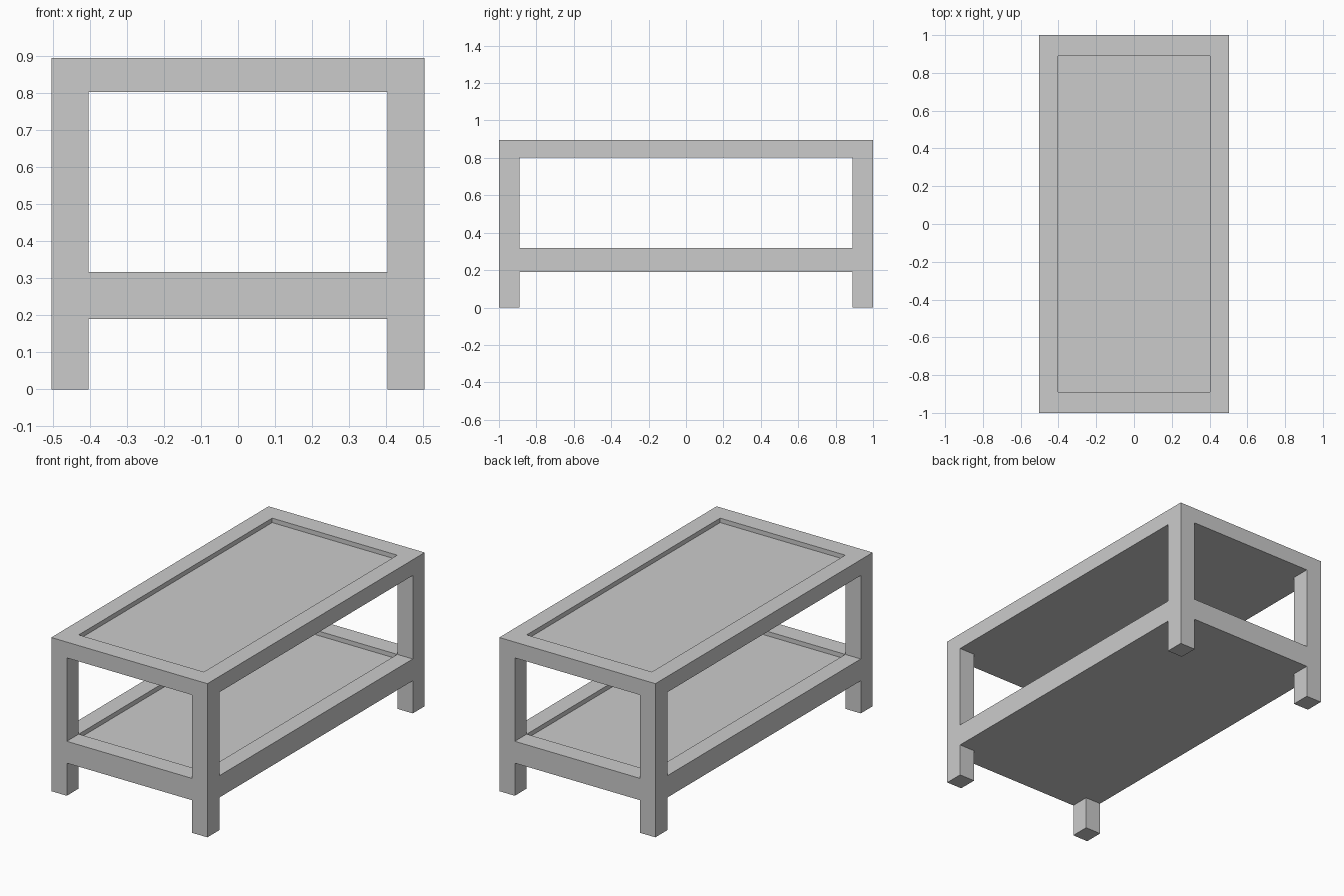
import bpy, bmesh

if "Cube" in bpy.data.objects:
    bpy.data.objects.remove(bpy.data.objects["Cube"])

X, Y = 0.503, 1.0            # outer half sizes
IX, IY = 0.403, 0.89         # inner half sizes (inside of legs and rims)
TOP, TOP_UNDER = 0.895, 0.803
SHELF, SHELF_UNDER = 0.317, 0.19
RECESS = 0.026


def finish(name, bm):
    bmesh.ops.recalc_face_normals(bm, faces=bm.faces[:])
    mesh = bpy.data.meshes.new(name)
    bm.to_mesh(mesh)
    bm.free()
    obj = bpy.data.objects.new(name, mesh)
    bpy.context.collection.objects.link(obj)
    return obj


def block(lo, hi):
    bm = bmesh.new()
    bmesh.ops.create_cube(bm, size=1)
    for v in bm.verts:
        v.co = [(a + b) / 2 + c * (b - a) for a, b, c in zip(lo, hi, v.co)]
    bm.normal_update()
    return bm


def box(name, lo, hi):
    return finish(name, block(lo, hi))


# Table top: slab with a raised rim around a shallow recess
bm = block((-X, -Y, TOP_UNDER), (X, Y, TOP))
top = next(f for f in bm.faces if f.normal.z > 0.9)
bmesh.ops.inset_region(bm, faces=[top], thickness=0.1)
for v in top.verts:
    v.co.x = IX if v.co.x > 0 else -IX
    v.co.y = IY if v.co.y > 0 else -IY
floor = bmesh.ops.extrude_discrete_faces(bm, faces=[top])["faces"][0]
bmesh.ops.translate(bm, verts=floor.verts[:], vec=(0, 0, -RECESS))
finish("table_top", bm)

# Four square legs
for sx, side in ((-1, "left"), (1, "right")):
    for sy, end in ((-1, "front"), (1, "back")):
        xs, ys = sorted((sx * IX, sx * X)), sorted((sy * IY, sy * Y))
        box(f"{end}_{side}_leg", (xs[0], ys[0], 0), (xs[1], ys[1], TOP_UNDER))

# Lower shelf: rails between the legs and a sunken panel
for s, side, end in ((-1, "left", "front"), (1, "right", "back")):
    xs, ys = sorted((s * IX, s * X)), sorted((s * IY, s * Y))
    box(f"{side}_shelf_rail", (xs[0], -IY, SHELF_UNDER), (xs[1], IY, SHELF))
    box(f"{end}_shelf_rail", (-IX, ys[0], SHELF_UNDER), (IX, ys[1], SHELF))
box("shelf_panel", (-IX, -IY, SHELF_UNDER), (IX, IY, SHELF - RECESS))
